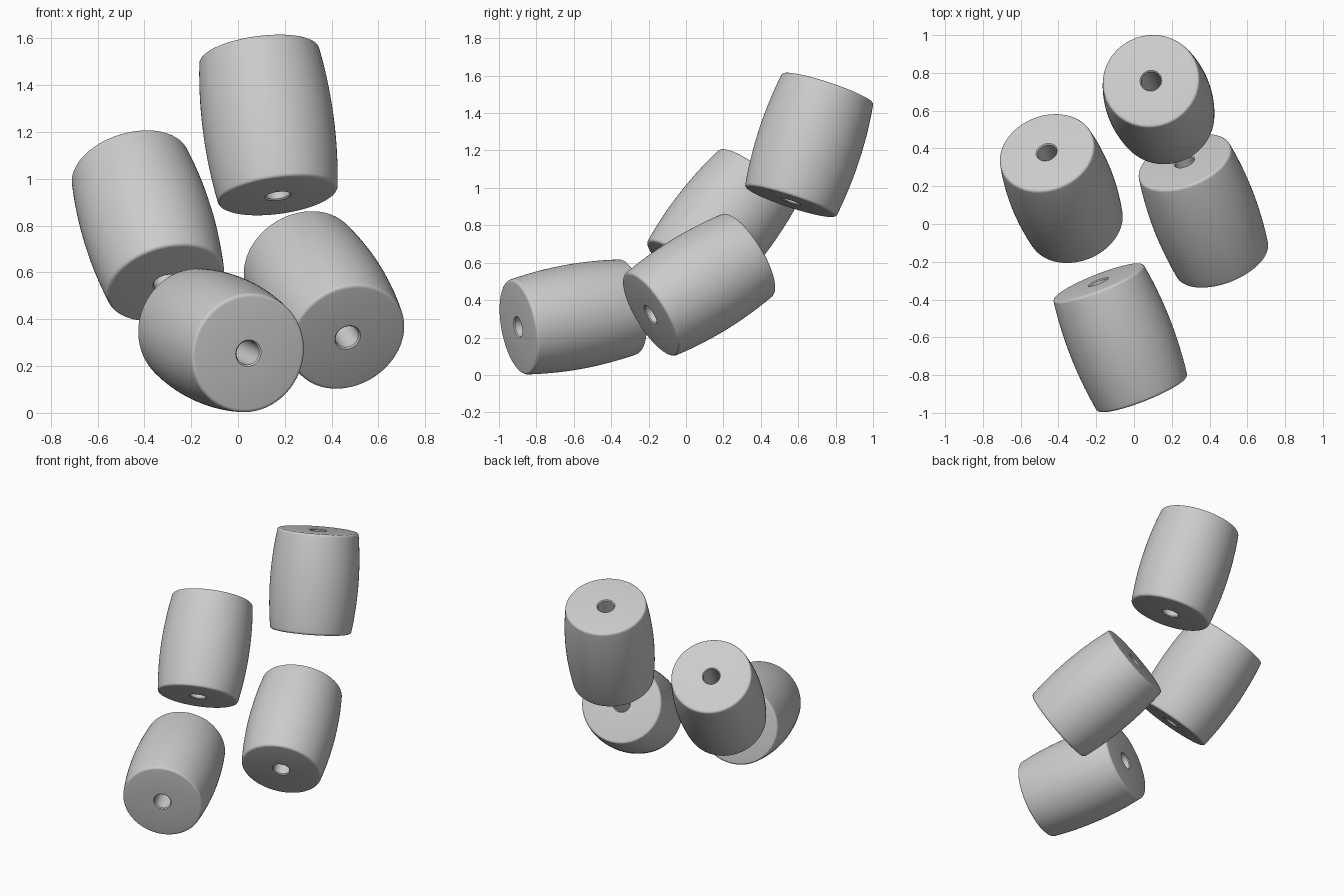
import bpy, math
from mathutils import Vector

cube = bpy.data.objects.get("Cube")
if cube:
    bpy.data.objects.remove(cube)

# Single grey material
grey = bpy.data.materials.new("bead grey")
grey.use_nodes = True
colour = (0.6, 0.6, 0.6, 1)
grey.diffuse_color = colour
grey.node_tree.nodes["Principled BSDF"].inputs["Base Color"].default_value = colour

LENGTH, END_R, MID_R, HOLE_R, FILLET = 0.645, 0.259, 0.281, 0.052, 0.016
SEGMENTS, STEPS = 96, 14


def bead_profile():
    """Closed (radius, height) loop: barrel wall, rounded rims and bored hole."""
    half = LENGTH / 2
    wall = half - FILLET
    loop = []
    for i in range(STEPS + 1):
        t = 2 * i / STEPS - 1
        loop.append((MID_R - (MID_R - END_R) * t * t, t * wall))
    rim = [(END_R - FILLET * (1 - math.cos(a)), wall + FILLET * math.sin(a))
           for a in (math.pi * k / 8 for k in range(1, 5))]
    bore = [(HOLE_R + 0.006, half), (HOLE_R, half - 0.006)]
    top = rim + bore
    return loop + top + [(r, -z) for r, z in reversed(top)]


def make_bead(name, low, high):
    """Revolve the profile about the line from low to high."""
    profile = bead_profile()
    n = len(profile)
    verts, faces = [], []
    for s in range(SEGMENTS):
        a = math.tau * s / SEGMENTS
        verts += [(r * math.cos(a), r * math.sin(a), z) for r, z in profile]
        nxt = (s + 1) % SEGMENTS
        for i in range(n):
            j = (i + 1) % n
            faces.append((s * n + i, nxt * n + i, nxt * n + j, s * n + j))
    mesh = bpy.data.meshes.new(name)
    mesh.from_pydata(verts, [], faces)
    mesh.materials.append(grey)
    bead = bpy.data.objects.new(name, mesh)
    bpy.context.collection.objects.link(bead)
    low, high = Vector(low), Vector(high)
    bead.location = (low + high) / 2
    bead.rotation_mode = 'QUATERNION'
    bead.rotation_quaternion = (high - low).to_track_quat('Z', 'Y')
    bpy.ops.object.select_all(action='DESELECT')
    bead.select_set(True)
    bpy.context.view_layer.objects.active = bead
    bpy.ops.object.shade_smooth_by_angle(angle=math.radians(40))


# Four loose barrel beads, each given by the centres of its two ends
make_bead("upper_bead", (0.17, 0.56, 0.93), (0.09, 0.757, 1.53))
make_bead("right_bead", (-0.31, 0.0, 0.56), (-0.46, 0.375, 1.04))
make_bead("left_bead", (0.47, -0.195, 0.32), (0.265, 0.335, 0.645))
make_bead("lower_bead", (0.045, -0.90, 0.255), (-0.19, -0.305, 0.365))
